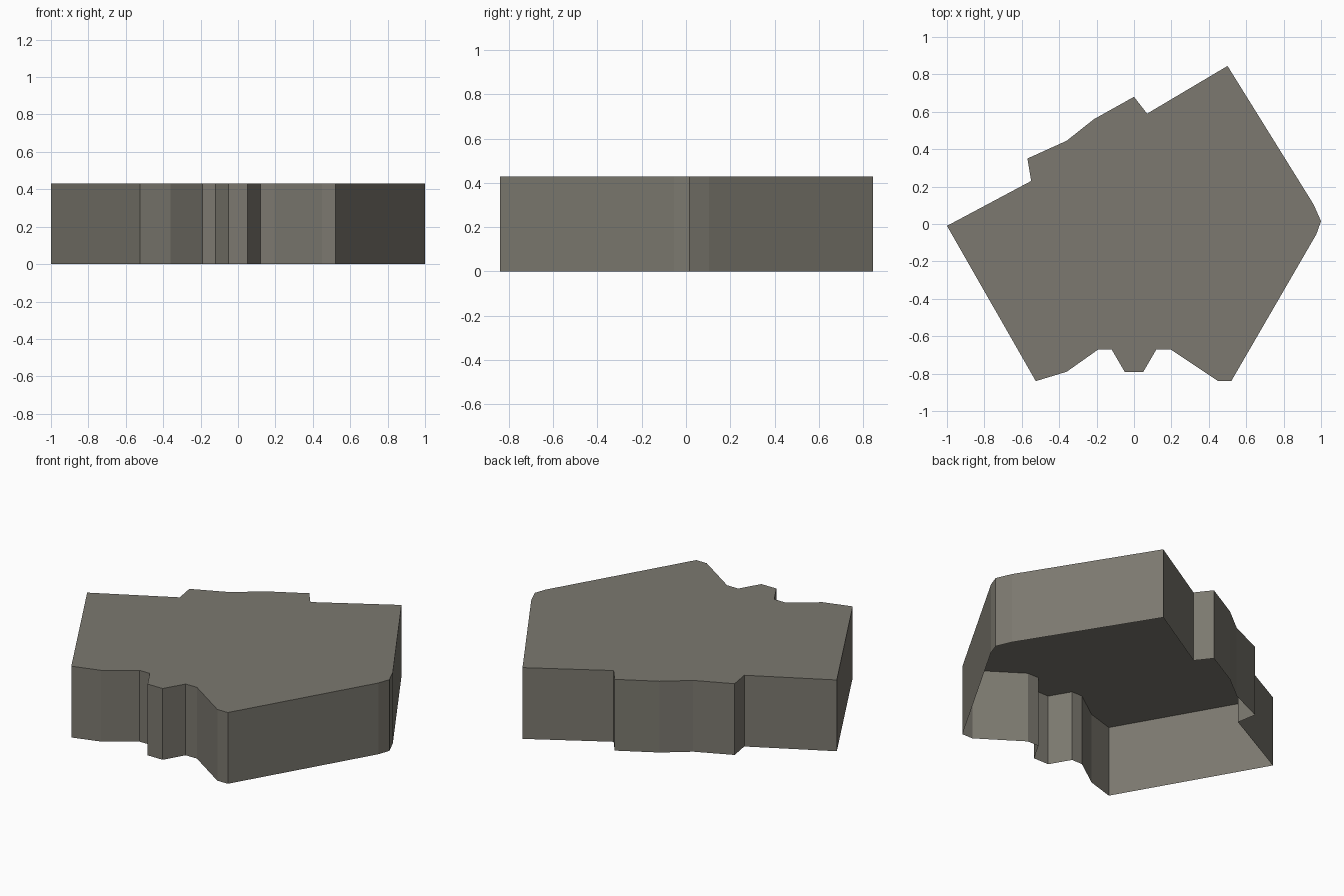
import bpy, bmesh

if "Cube" in bpy.data.objects:
    bpy.data.objects.remove(bpy.data.objects["Cube"])

HEIGHT = 0.43

# Plan outline, counter-clockwise from the left corner
OUTLINE = [
    (-1.0, -0.01), (-0.525, -0.84), (-0.36, -0.79), (-0.19, -0.67),
    (-0.12, -0.67), (-0.05, -0.79), (0.05, -0.79), (0.12, -0.67),
    (0.195, -0.67), (0.45, -0.84), (0.52, -0.84), (0.975, -0.055),
    (1.0, 0.015), (0.96, 0.105), (0.5, 0.845), (0.07, 0.59),
    (0.0, 0.68), (-0.215, 0.56), (-0.36, 0.445), (-0.57, 0.35),
    (-0.55, 0.23),
]

stone = bpy.data.materials.new("warm grey stone")
stone.diffuse_color = (0.2, 0.19, 0.16, 1)
stone.use_nodes = True
stone.node_tree.nodes["Principled BSDF"].inputs["Base Color"].default_value = stone.diffuse_color

# Slab shell: top face and side walls, open underneath
bm = bmesh.new()
low = [bm.verts.new((x, y, 0)) for x, y in OUTLINE]
high = [bm.verts.new((x, y, HEIGHT)) for x, y in OUTLINE]
n = len(OUTLINE)
for i in range(n):
    j = (i + 1) % n
    bm.faces.new((low[i], low[j], high[j], high[i]))
bm.faces.new(high)

mesh = bpy.data.meshes.new("slab")
bm.to_mesh(mesh)
bm.free()
mesh.materials.append(stone)
slab = bpy.data.objects.new("slab", mesh)
bpy.context.collection.objects.link(slab)
